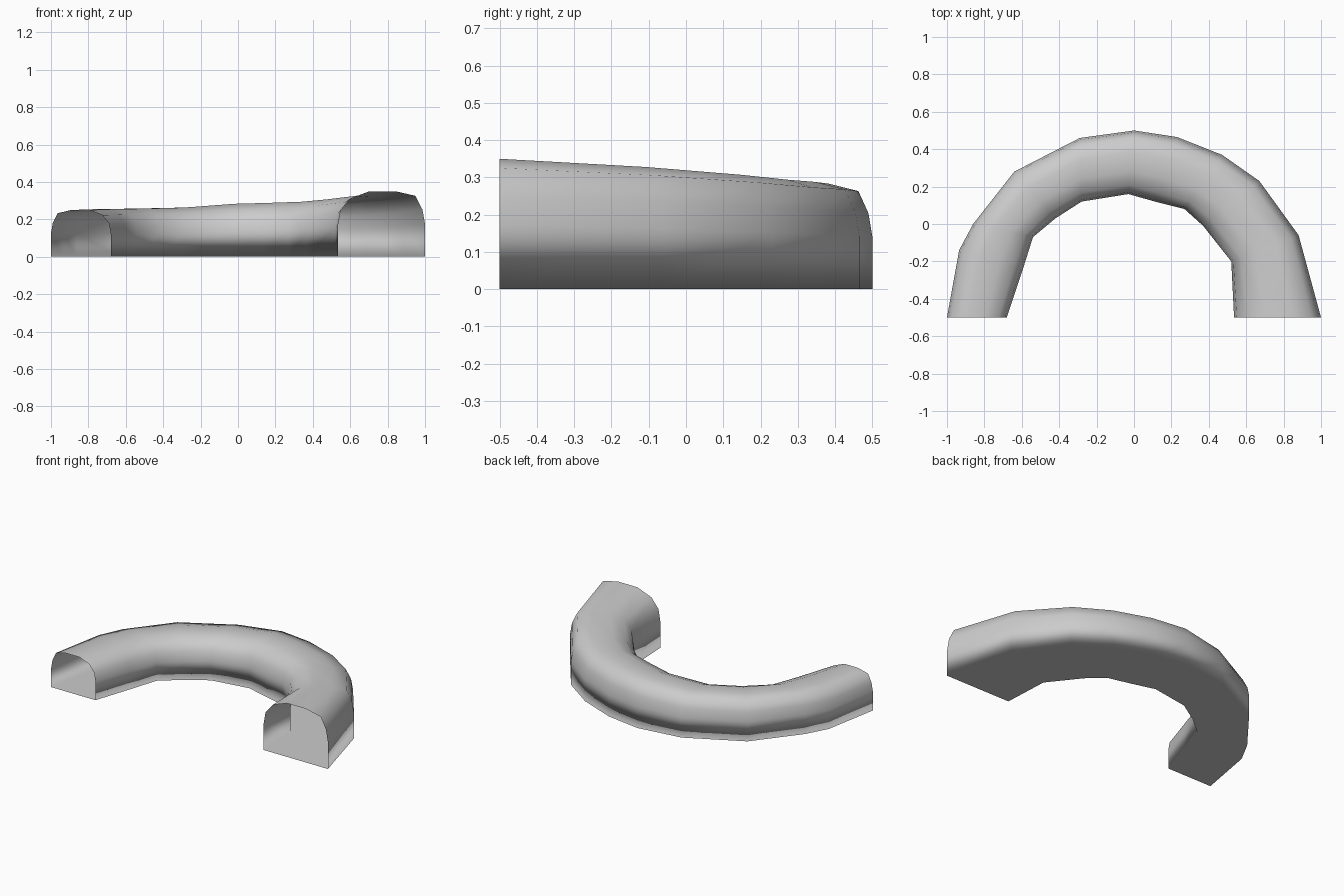
import bpy, bmesh

if "Cube" in bpy.data.objects:
    bpy.data.objects.remove(bpy.data.objects["Cube"])

# Stations along the arch: outer x, outer y, inner x, inner y, height
stations = [
    (-1.00, -.50, -.68, -.50, .250),
    (-.935, -.14, -.60, -.26, .252),
    (-.86, .00, -.54, -.07, .255),
    (-.64, .28, -.42, .03, .257),
    (-.29, .46, -.28, .12, .263),
    (.00, .50, -.03, .16, .283),
    (.23, .465, .13, .115, .288),
    (.47, .37, .27, .08, .294),
    (.67, .23, .37, -.01, .307),
    (.88, -.06, .52, -.20, .328),
    (1.00, -.50, .535, -.50, .350),
]

# Cross-section: fraction from inner to outer wall, fraction of height
profile = [(0, 0), (0, .48), (.03, .71), (.14, .89), (.36, 1),
           (.66, 1), (.89, .93), (.97, .72), (1, .5), (1, 0)]

bm = bmesh.new()
rings = []
for ox, oy, ix, iy, h in stations:
    rings.append([bm.verts.new((ix + (ox - ix) * t, iy + (oy - iy) * t, h * z))
                  for t, z in profile])

# Smooth skin with a flat underside; both ends are open
n = len(profile)
for a, b in zip(rings, rings[1:]):
    for i in range(n):
        j = (i + 1) % n
        bm.faces.new((a[i], a[j], b[j], b[i])).smooth = True
bmesh.ops.recalc_face_normals(bm, faces=bm.faces[:])
if sum(f.normal.z for f in bm.faces if f.calc_center_median().z < 1e-4) > 0:
    bmesh.ops.reverse_faces(bm, faces=bm.faces[:])

mesh = bpy.data.meshes.new("curved_arch")
bm.to_mesh(mesh)
bm.free()

# Shading rolls under towards the flat base
mesh.normals_split_custom_set_from_vertices(
    [(0, 0, -1) if v.co.z < 1e-4 else tuple(v.normal) for v in mesh.vertices])

arch = bpy.data.objects.new("curved_arch", mesh)
bpy.context.collection.objects.link(arch)
